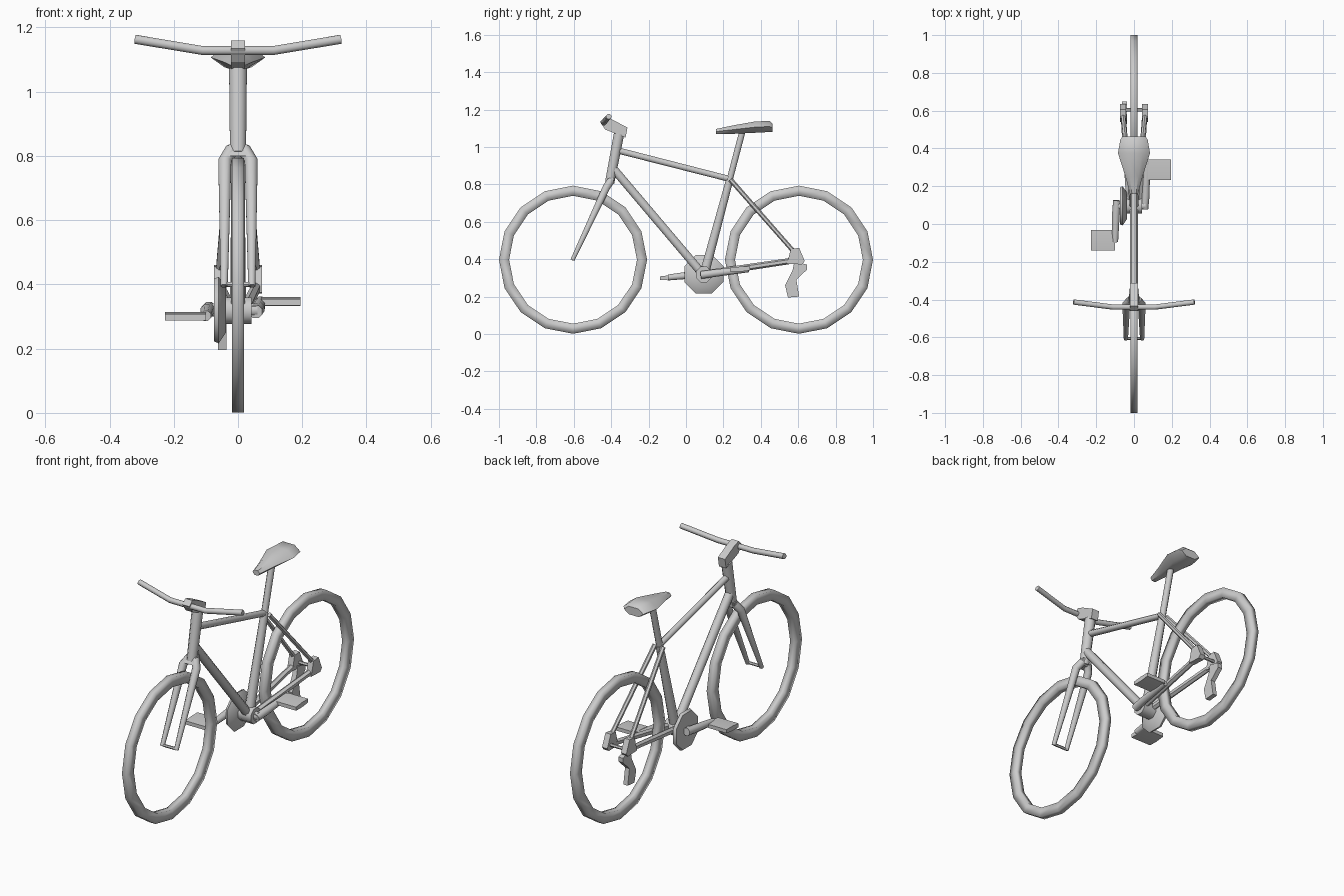
import bpy, bmesh, math
from mathutils import Vector


def loft(name, rings, closed=False, angle=50):
    # skin matching rings of points into one solid
    bm = bmesh.new()
    vs = [[bm.verts.new(p) for p in r] for r in rings]
    n, m = len(rings[0]), len(rings)
    for i in range(m if closed else m - 1):
        a, b = vs[i], vs[(i + 1) % m]
        for j in range(n):
            k = (j + 1) % n
            bm.faces.new((a[j], a[k], b[k], b[j]))
    if not closed:
        bm.faces.new(vs[0][::-1])
        bm.faces.new(vs[-1])
    bmesh.ops.recalc_face_normals(bm, faces=bm.faces)
    me = bpy.data.meshes.new(name)
    bm.to_mesh(me)
    bm.free()
    ob = bpy.data.objects.new(name, me)
    bpy.context.collection.objects.link(ob)
    bpy.ops.object.select_all(action='DESELECT')
    ob.select_set(True)
    bpy.context.view_layer.objects.active = ob
    if angle:
        bpy.ops.object.shade_smooth_by_angle(angle=math.radians(angle))
    return ob


def tube(name, pts, radii, n=8, squash=1.0):
    # round bar along a path; squash scales the second cross-section axis
    pts = [Vector(p) for p in pts]
    rings = []
    for i, p in enumerate(pts):
        t = (pts[min(i + 1, len(pts) - 1)] - pts[max(i - 1, 0)]).normalized()
        ref = Vector((0, 0, 1)) if abs(t.x) > 0.7 else Vector((1, 0, 0))
        u = (ref - t * ref.dot(t)).normalized()
        v = t.cross(u)
        ring = []
        for j in range(n):
            a = 2 * math.pi * (j + 0.5) / n
            ring.append(p + radii[i] * (u * math.cos(a) + v * squash * math.sin(a)))
        rings.append(ring)
    return loft(name, rings)


def prism(name, outline, x0, x1):
    # side outline (y, z) extruded across x
    return loft(name, [[(x, y, z) for y, z in outline] for x in (x0, x1)], angle=30)


# wheels: 16-sided rings
for label, cy in (("front", -0.604), ("rear", 0.604)):
    rings = []
    for i in range(16):
        a = 2 * math.pi * i / 16
        rings.append([(x, cy + r * math.sin(a), 0.397 + r * math.cos(a))
                      for x, r in ((-0.018, 0.342), (0.018, 0.342),
                                   (0.018, 0.396), (-0.018, 0.396))])
    loft(label + "_wheel", rings, closed=True, angle=100)

# frame tubes
tube("head_tube", [(0, -0.408, 0.81), (0, -0.358, 1.07)], [0.027, 0.03])
tube("top_tube", [(0, -0.36, 0.98), (0, 0.24, 0.827)], [0.018, 0.017])
tube("down_tube", [(0, -0.385, 0.88), (0, 0.085, 0.325)], [0.024, 0.024])
tube("seat_tube", [(0, 0.1, 0.33), (0, 0.235, 0.83)], [0.027, 0.021])
tube("seat_post", [(0, 0.235, 0.83), (0, 0.302, 1.085)], [0.018, 0.018])
tube("bottom_bracket", [(-0.045, 0.096, 0.318), (0.042, 0.096, 0.318)], [0.045, 0.045])

# fork and stays on both sides
for side, s in (("left", 1), ("right", -1)):
    tube("fork_blade_" + side,
         [(s * 0.018, -0.402, 0.82), (s * 0.041, -0.425, 0.785), (s * 0.043, -0.607, 0.395)],
         [0.022, 0.022, 0.012])
    tube("seat_stay_" + side, [(s * 0.025, 0.238, 0.825), (s * 0.06, 0.59, 0.425)],
         [0.013, 0.012], 6)
    tube("chain_stay_" + side, [(s * 0.025, 0.12, 0.325), (s * 0.058, 0.59, 0.395)],
         [0.018, 0.016], 6)
    prism("dropout_" + side,
          [(0.54, 0.375), (0.56, 0.455), (0.605, 0.46), (0.635, 0.39), (0.62, 0.372)],
          s * 0.042, s * 0.075)
prism("fork_crown", [(-0.44, 0.80), (-0.415, 0.835), (-0.38, 0.835), (-0.395, 0.80)], -0.03, 0.03)
tube("front_axle", [(-0.04, -0.605, 0.4), (0.04, -0.605, 0.4)], [0.008, 0.008], 6)
tube("rear_axle", [(-0.06, 0.604, 0.4), (0.06, 0.604, 0.4)], [0.009, 0.009], 6)

# stem and handlebar
prism("stem", [(-0.46, 1.135), (-0.432, 1.093), (-0.323, 1.05), (-0.313, 1.104),
               (-0.398, 1.148), (-0.435, 1.16)], -0.022, 0.022)
tube("handlebar", [(-0.32, -0.413, 1.163), (-0.11, -0.44, 1.128), (0.11, -0.44, 1.128),
                   (0.32, -0.413, 1.163)], [0.015] * 4)

# saddle: y, half width, bottom z, top z
seat = [(0.16, 0.022, 1.068, 1.096), (0.25, 0.045, 1.07, 1.115),
        (0.375, 0.085, 1.076, 1.137), (0.448, 0.072, 1.08, 1.138), (0.463, 0.06, 1.08, 1.125)]
loft("seat", [[(-w * 0.5, y, b), (w * 0.5, y, b), (w, y, b + (t - b) * 0.5),
               (w * 0.5, y, t), (-w * 0.5, y, t), (-w, y, b + (t - b) * 0.5)]
              for y, w, b, t in seat], angle=45)

# chainring and rear gear arm on the right-hand side
tube("chainring", [(-0.075, 0.096, 0.32), (-0.06, 0.096, 0.32), (-0.037, 0.096, 0.32)],
     [0.105, 0.112, 0.075], 8)
prism("derailleur", [(0.58, 0.39), (0.648, 0.37), (0.648, 0.345), (0.59, 0.29),
                     (0.605, 0.2), (0.545, 0.195), (0.53, 0.26), (0.57, 0.34)], -0.063, -0.036)

# cranks
tube("crank_left", [(0.055, 0.08, 0.315), (0.062, 0.15, 0.325), (0.07, 0.335, 0.346)],
     [0.022, 0.022, 0.017], 8, 1.0)
tube("crank_right", [(-0.09, 0.125, 0.325), (-0.096, 0.05, 0.318), (-0.1, -0.095, 0.302)],
     [0.022, 0.022, 0.017], 8, 1.0)
tube("crank_axle", [(-0.095, 0.096, 0.32), (0.06, 0.096, 0.32)], [0.022, 0.022])

# pedals
for label, cy, cz, x0, x1 in (("left", 0.288, 0.346, 0.072, 0.195),
                              ("right", -0.086, 0.3, -0.228, -0.1)):
    prism("pedal_" + label,
          [(cy - 0.054, cz - 0.012), (cy, cz - 0.013), (cy + 0.054, cz - 0.006),
           (cy + 0.054, cz + 0.014), (cy, cz + 0.014), (cy - 0.054, cz + 0.008)], x0, x1)
